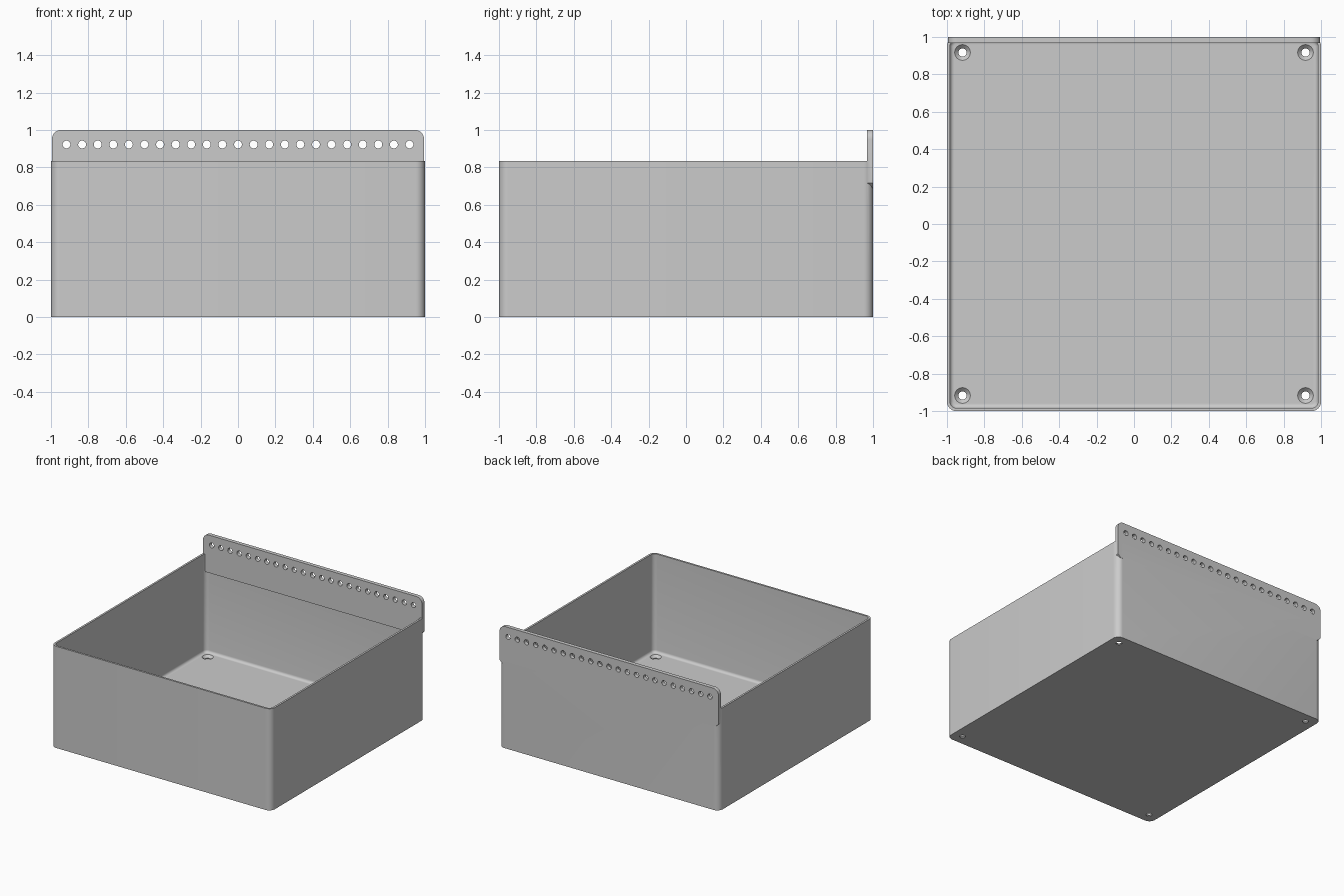
import bpy, bmesh, math
from mathutils import Matrix

if "Cube" in bpy.data.objects:
    bpy.data.objects.remove(bpy.data.objects["Cube"], do_unlink=True)

BOX_H, FLOOR, WALL, HOLE = 0.835, 0.025, 0.016, 0.917
RAIL_BOTTOM, RAIL_TOP, RAIL_END = 0.69, 1.0, 0.995

grey = bpy.data.materials.new("light_grey")
grey.use_nodes = True
colour = (0.6, 0.6, 0.6, 1)
grey.diffuse_color = colour
grey.node_tree.nodes["Principled BSDF"].inputs["Base Color"].default_value = colour


def make_object(name, bm):
    bmesh.ops.recalc_face_normals(bm, faces=bm.faces)
    mesh = bpy.data.meshes.new(name)
    bm.to_mesh(mesh)
    bm.free()
    mesh.materials.append(grey)
    obj = bpy.data.objects.new(name, mesh)
    bpy.context.collection.objects.link(obj)
    return obj


def arc(cx, cy, r, start, steps=8):
    angles = [start + math.pi / 2 * i / steps for i in range(steps + 1)]
    return [(cx + r * math.cos(a), cy + r * math.sin(a)) for a in angles]


def rounded_square(half, r):
    c = half - r
    points = []
    for i, (sx, sy) in enumerate([(1, 1), (-1, 1), (-1, -1), (1, -1)]):
        points += arc(sx * c, sy * c, r, i * math.pi / 2)
    return points


def boolean(target, other, operation):
    mod = target.modifiers.new(operation.lower(), "BOOLEAN")
    mod.operation, mod.solver, mod.object = operation, "EXACT", other
    bpy.context.view_layer.objects.active = target
    bpy.ops.object.modifier_apply(modifier=mod.name)
    bpy.data.objects.remove(other, do_unlink=True)


# Open box: outer wall, rim, inner wall, floor fillet
levels = [(1.0, 0.05, 0), (1.0, 0.05, BOX_H), (1 - WALL, 0.05 - WALL, BOX_H)]
fillet = 0.022
for i in range(6):
    a = math.pi / 2 * i / 5
    inset = WALL + fillet * (1 - math.cos(a))
    levels.append((1 - inset, 0.05 - inset, FLOOR + fillet * (1 - math.sin(a))))
bm = bmesh.new()
rings = [[bm.verts.new((x, y, z)) for x, y in rounded_square(half, r)]
         for half, r, z in levels]
for a, b in zip(rings, rings[1:]):
    for i in range(len(a)):
        j = (i + 1) % len(a)
        bm.faces.new((a[i], a[j], b[j], b[i]))
bm.faces.new(rings[0])
bm.faces.new(rings[-1])
box = make_object("open_box", bm)

# Rear rail with rounded top corners and sloped lower ends
half = arc(RAIL_END - 0.05, RAIL_TOP - 0.05, 0.05, 0)
half = [(RAIL_END - 0.045, RAIL_BOTTOM - 0.02), (RAIL_END, RAIL_BOTTOM + 0.025)] + half
half[0:1] = [(RAIL_END - 0.025, RAIL_BOTTOM)]
outline = half + [(-x, z) for x, z in reversed(half)]
bm = bmesh.new()
face = bm.faces.new([bm.verts.new((x, 0.968, z)) for x, z in outline])
new = bmesh.ops.extrude_face_region(bm, geom=[face])["geom"]
bmesh.ops.translate(bm, vec=(0, 0.032, 0),
                    verts=[v for v in new if isinstance(v, bmesh.types.BMVert)])
rail = make_object("rear_rail", bm)
boolean(box, rail, "UNION")

# Row of rail holes and countersunk floor holes
bm = bmesh.new()
for i in range(23):
    x = -HOLE + 2 * HOLE * i / 22
    bmesh.ops.create_cone(bm, cap_ends=True, segments=24, radius1=0.021, radius2=0.021,
                          depth=0.2, matrix=Matrix.Translation((x, 0.98, 0.922))
                          @ Matrix.Rotation(math.pi / 2, 4, "X"))
boolean(box, make_object("rail_hole_cutter", bm), "DIFFERENCE")

for radius1, radius2, depth, z in [(0.022, 0.022, 0.2, 0), (0.02, 0.06, 0.04, 0.023)]:
    bm = bmesh.new()
    for sx in (-1, 1):
        for sy in (-1, 1):
            bmesh.ops.create_cone(bm, cap_ends=True, segments=32, radius1=radius1,
                                  radius2=radius2, depth=depth,
                                  matrix=Matrix.Translation((sx * HOLE, sy * HOLE, z)))
    boolean(box, make_object("floor_hole_cutter", bm), "DIFFERENCE")

bpy.ops.object.select_all(action="DESELECT")
box.select_set(True)
bpy.context.view_layer.objects.active = box
bpy.ops.object.shade_smooth_by_angle(angle=math.radians(30))
